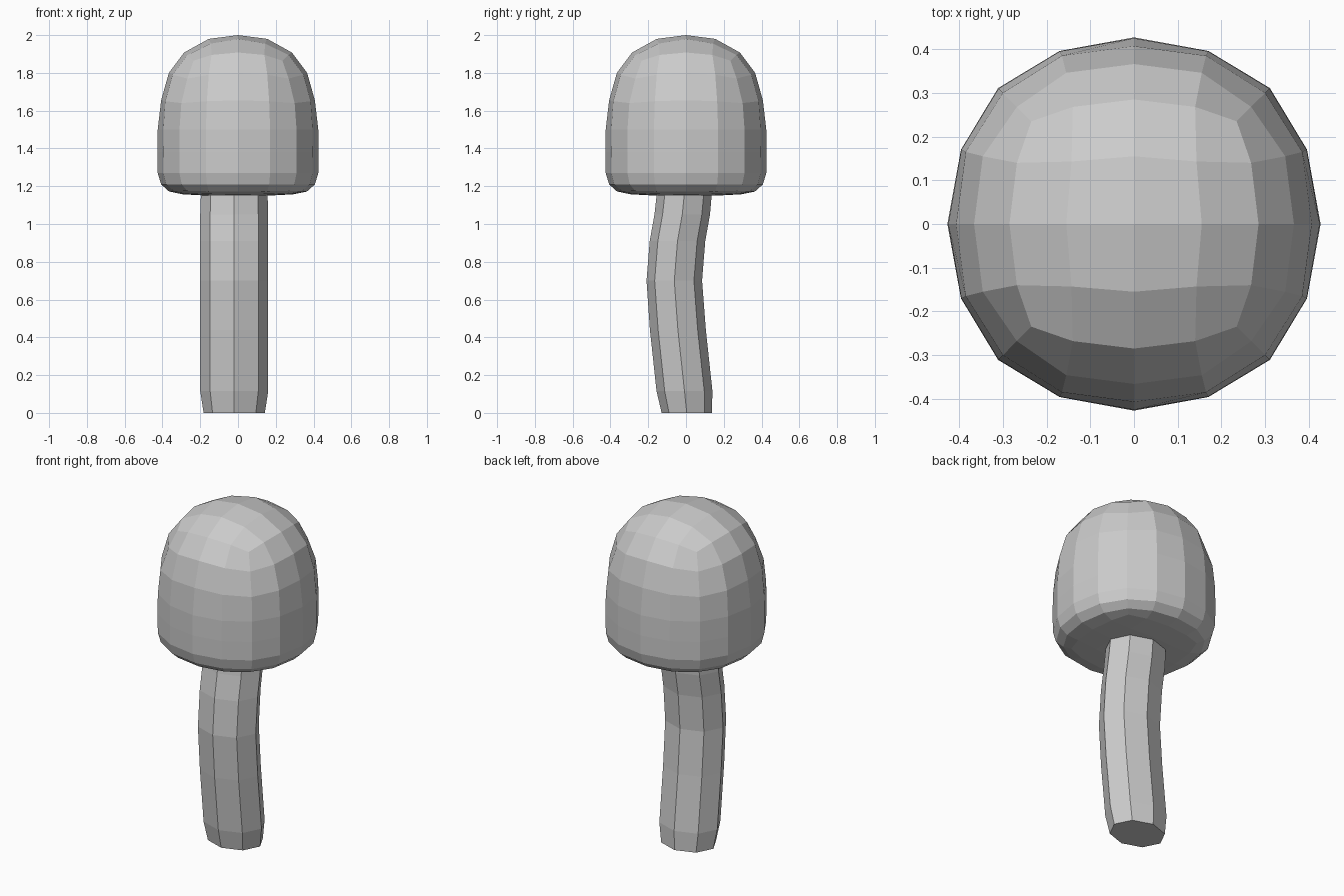
import bpy, bmesh, math

if "Cube" in bpy.data.objects:
    bpy.data.objects.remove(bpy.data.objects["Cube"])


def ring16(bm, a, b, c, d, za, zb, zd):
    """16-sided ring with quarter symmetry: (a,0), (b,c), (d,d), (c,b) turned four times."""
    pts = [(a, 0, za), (b, c, zb), (d, d, zd), (c, b, zb)]
    out = []
    for q in range(4):
        for x, y, z in pts:
            for _ in range(q):
                x, y = -y, x
            out.append(bm.verts.new((x, y, z)))
    return out


def bridge(bm, lo, hi):
    n = len(lo)
    for i in range(n):
        j = (i + 1) % n
        bm.faces.new((lo[i], lo[j], hi[j], hi[i]))


def grid_end(bm, ring, r, d, z_r, z_d, z_c):
    """Closes a 16-sided ring with a 4 x 4 quad grid."""
    inner = []
    for x, y in [(r, 0), (d, d), (0, r), (-d, d), (-r, 0), (-d, -d), (0, -r), (d, -d)]:
        inner.append(bm.verts.new((x, y, z_d if x and y else z_r)))
    mid = bm.verts.new((0, 0, z_c))
    for q in range(4):
        o, i = 4 * q, 2 * q
        a, b, c = inner[i], inner[i + 1], inner[(i + 2) % 8]
        bm.faces.new((ring[o], ring[o + 1], b, a))
        bm.faces.new((ring[o + 1], ring[o + 2], ring[o + 3], b))
        bm.faces.new((ring[o + 3], ring[(o + 4) % 16], c, b))
        bm.faces.new((a, b, c, mid))


def finish(bm, name):
    bmesh.ops.recalc_face_normals(bm, faces=bm.faces)
    me = bpy.data.meshes.new(name)
    bm.to_mesh(me)
    bm.free()
    bpy.context.collection.objects.link(bpy.data.objects.new(name, me))


# Cap: rounded box-like dome with a slightly bulging underside
bm = bmesh.new()
rows = [
    (0.29, 0.275, 0.14, 0.24, 1.157, 1.158, 1.162),
    (0.365, 0.34, 0.155, 0.27, 1.172, 1.173, 1.176),
    (0.407, 0.38, 0.165, 0.298, 1.21, 1.21, 1.21),
    (0.425, 0.395, 0.17, 0.31, 1.27, 1.27, 1.27),
    (0.427, 0.396, 0.17, 0.311, 1.38, 1.38, 1.38),
    (0.425, 0.395, 0.17, 0.31, 1.50, 1.50, 1.50),
    (0.407, 0.385, 0.165, 0.30, 1.655, 1.65, 1.64),
    (0.366, 0.346, 0.155, 0.268, 1.80, 1.79, 1.77),
    (0.285, 0.268, 0.14, 0.235, 1.908, 1.895, 1.865),
]
rings = [ring16(bm, *r) for r in rows]
for lo, hi in zip(rings, rings[1:]):
    bridge(bm, lo, hi)
grid_end(bm, rings[0], 0.155, 0.145, 1.15, 1.152, 1.15)
grid_end(bm, rings[-1], 0.155, 0.143, 1.98, 1.955, 2.0)
finish(bm, "cap")

# Stem: eight-sided bent tube, rows of (z, y centre, x radius, y radius)
bm = bmesh.new()
stem = []
for z, cy, rx, ry in [(0, 0.004, 0.162, 0.133), (0.115, -0.008, 0.18, 0.148),
                      (0.44, -0.043, 0.18, 0.148), (0.70, -0.062, 0.18, 0.147),
                      (0.91, -0.045, 0.18, 0.147), (1.05, -0.02, 0.18, 0.147),
                      (1.20, -0.005, 0.175, 0.145)]:
    stem.append([bm.verts.new((-0.02 + rx * math.cos(k * math.pi / 4),
                               cy + ry * math.sin(k * math.pi / 4), z)) for k in range(8)])
for lo, hi in zip(stem, stem[1:]):
    bridge(bm, lo, hi)
bm.faces.new(stem[0])
bm.faces.new(stem[-1])
finish(bm, "stem")
